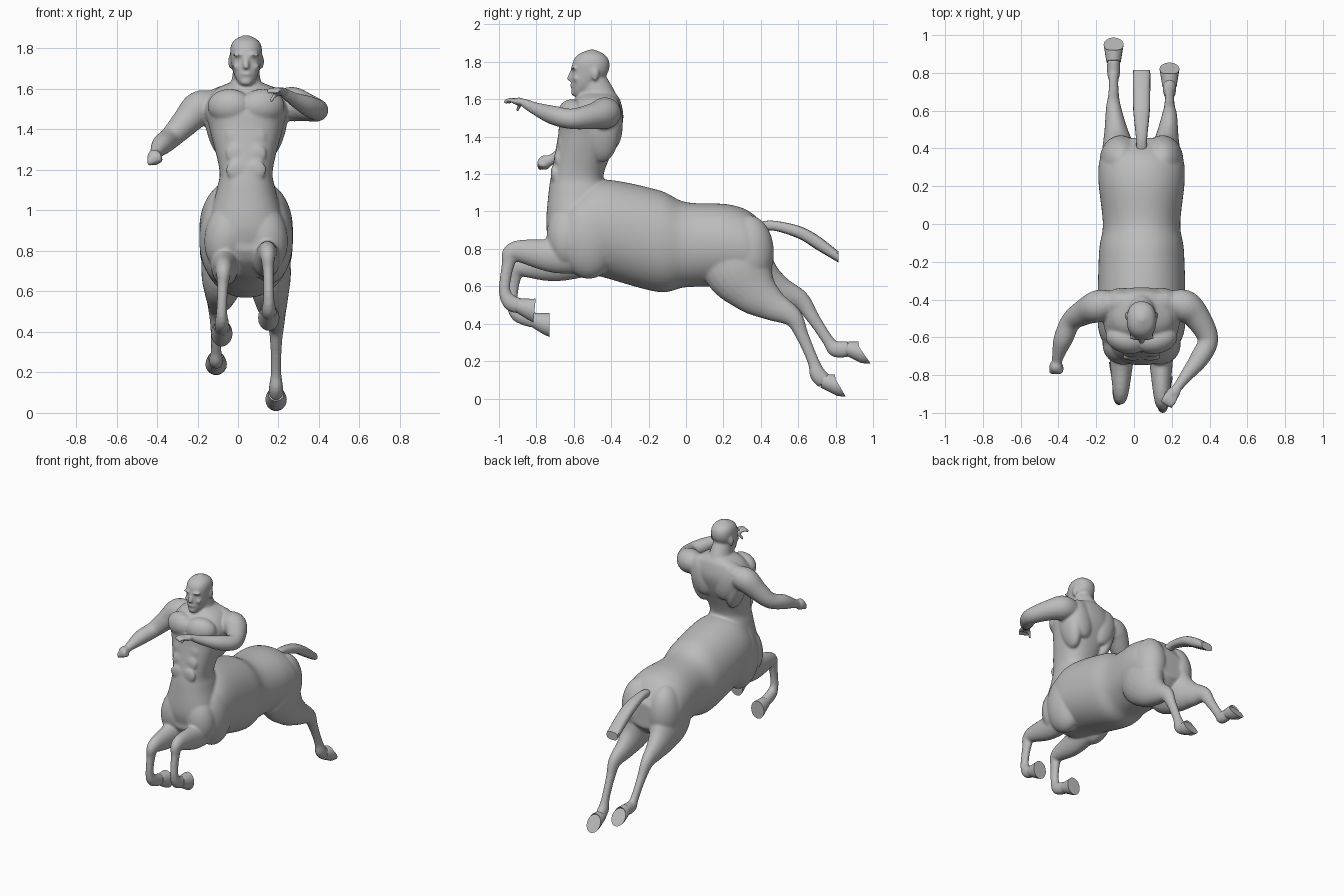
import bpy, math
from mathutils import Vector

if "Cube" in bpy.data.objects:
    bpy.data.objects.remove(bpy.data.objects["Cube"])

CX = 0.04                      # centre line of the trunk
grey = bpy.data.materials.new("stone_grey")
grey.diffuse_color = (0.5, 0.5, 0.5, 1)
grey.use_nodes = True
grey.node_tree.nodes["Principled BSDF"].inputs["Base Color"].default_value = grey.diffuse_color
skin, hard = [], []


def spline(p, steps):
    """Catmull-Rom through the ring values."""
    out = []
    for i in range(len(p) - 1):
        a, b, c, d = p[max(i - 1, 0)], p[i], p[i + 1], p[min(i + 2, len(p) - 1)]
        for s in range(steps):
            t = s / steps
            out.append([(2 * q + (r - o) * t + (2 * o - 5 * q + 4 * r - u) * t * t
                         + (3 * q - o - 3 * r + u) * t ** 3) / 2 for o, q, r, u in zip(a, b, c, d)])
    return out + [list(p[-1])]


def loft(group, name, rings, axis=None, end=None, ref=(1, 0, 0), steps=6, n=24, power=2.0):
    """Rings are (x, y, z, half size along ref, half size across it); the ring axis may turn to end."""
    rs = spline(rings, steps)
    verts, faces = [], []
    for i, r in enumerate(rs):
        nxt, prv = rs[min(i + 1, len(rs) - 1)], rs[max(i - 1, 0)]
        t = (Vector(axis) if axis else Vector(nxt[:3]) - Vector(prv[:3])).normalized()
        if end:
            t = t.lerp(Vector(end).normalized(), i / (len(rs) - 1)).normalized()
        u = Vector(ref)
        u = (u - u.dot(t) * t).normalized()
        v = t.cross(u)
        for k in range(n):
            c, s = math.cos(2 * math.pi * k / n), math.sin(2 * math.pi * k / n)
            c = math.copysign(abs(c) ** (2 / power), c)
            s = math.copysign(abs(s) ** (2 / power), s)
            verts.append(Vector(r[:3]) + u * c * r[3] + v * s * r[4])
    for i in range(len(rs) - 1):
        for k in range(n):
            a, b = i * n + k, i * n + (k + 1) % n
            faces.append((a, b, b + n, a + n))
    faces += [tuple(reversed(range(n))), tuple(range(len(verts) - n, len(verts)))]
    me = bpy.data.meshes.new(name)
    me.from_pydata(verts, [], faces)
    me.materials.append(grey)
    ob = bpy.data.objects.new(name, me)
    bpy.context.collection.objects.link(ob)
    group.append(ob)


def upright(name, rows, **kw):
    """Stack of level rings: z, front y, back y, half width."""
    loft(skin, name, [(CX, (f + b) / 2, z, w, (b - f) / 2) for z, f, b, w in rows], axis=(0, 0, 1), **kw)


def ball(name, c, r, rot=(0, 0, 0)):
    bpy.ops.mesh.primitive_uv_sphere_add(segments=32, ring_count=20, location=c, rotation=rot)
    ob = bpy.context.object
    ob.name, ob.scale = name, r
    ob.data.materials.append(grey)
    skin.append(ob)


# horse trunk: y, top, bottom, half width
trunk = [(-.73, .95, .80, .09), (-.69, 1.0, .74, .17), (-.6, 1.1, .68, .205), (-.45, 1.17, .65, .23),
         (-.15, 1.115, .57, .225), (0, 1.05, .595, .205), (.23, 1.037, .6, .228),
         (.36, .985, .6, .212), (.455, .86, .68, .11)]
loft(skin, "horse_trunk", [(CX, y, (t + b) / 2, w, (t - b) / 2) for y, t, b, w in trunk],
     axis=(0, 1, 0), n=64, steps=12, power=2.12)

# human torso, neck and head
upright("torso", [(.80, -.72, -.47, .14), (.92, -.747, -.43, .184), (1.1, -.735, -.42, .146),
                  (1.2, -.72, -.44, .132), (1.4, -.685, -.36, .18), (1.5, -.67, -.335, .202),
                  (1.59, -.6, -.35, .16), (1.63, -.56, -.375, .085)], n=48, steps=10, power=2.3)
upright("neck", [(1.55, -.54, -.36, .1), (1.63, -.56, -.375, .075), (1.72, -.575, -.425, .06)])
upright("head", [(1.617, -.60, -.565, .022), (1.635, -.608, -.52, .042), (1.68, -.612, -.475, .062),
                 (1.74, -.61, -.418, .075), (1.80, -.605, -.41, .078), (1.84, -.575, -.437, .06),
                 (1.866, -.515, -.49, .012)], n=32, power=2.25)
upright("nose", [(1.765, -.614, -.6, .009), (1.708, -.638, -.605, .017), (1.698, -.622, -.602, .012)])
ball("lips", (CX, -.61, 1.674), (.026, .012, .01))
ball("chin", (CX, -.602, 1.635), (.028, .014, .018))


# paired muscles and face parts
def pair(name, x, y, z, r, tilt=0, turn=0):
    for s in (-1, 1):
        ball(name, (CX + s * x, y, z), r, (0, tilt * s, turn * s))


pair("brow", .034, -.601, 1.768, (.034, .016, .009))
pair("cheek", .04, -.587, 1.71, (.025, .018, .02))
pair("ear", .077, -.485, 1.735, (.012, .022, .036))
pair("chest_muscle", .082, -.612, 1.515, (.11, .074, .085), turn=.25)
pair("trapezius", .1, -.42, 1.575, (.11, .06, .045), .25)
pair("shoulder_blade", .1, -.39, 1.47, (.085, .052, .14), .25)
pair("side_back_muscle", .145, -.45, 1.42, (.055, .09, .16), .2)
pair("breast_muscle", .095, -.64, .87, (.11, .105, .17), -.15)
pair("fore_shoulder", .12, -.52, .86, (.112, .16, .22))
pair("rump_muscle", .11, .335, .78, (.112, .135, .2))
for k in range(3):
    pair("belly_muscle", .045, -.706 + k * .018, 1.2 + k * .08, (.055, .017, .05))

# arms: both share one thickness profile
arm_size = (.07, .085, .07, .055, .051, .034, .025)
right_arm = [(-.12, -.42, 1.52), (-.19, -.435, 1.505), (-.26, -.465, 1.435), (-.332, -.515, 1.36),
             (-.375, -.61, 1.325), (-.4, -.69, 1.29), (-.41, -.74, 1.267)]
left_arm = [(.2, -.42, 1.53), (.27, -.435, 1.525), (.335, -.495, 1.51), (.392, -.61, 1.495),
            (.348, -.71, 1.515), (.275, -.805, 1.55), (.23, -.865, 1.58)]
for name, path in (("right_arm", right_arm), ("left_arm", left_arm)):
    loft(skin, name, [(*p, r, r) for p, r in zip(path, arm_size)], ref=(0, 0, 1))

# right fist and open left hand
ball("right_fist", (-.413, -.755, 1.262), (.036, .037, .04))
ball("right_thumb", (-.385, -.765, 1.25), (.014, .028, .015))
ball("left_palm", (.212, -.892, 1.588), (.034, .04, .021), (0, 0, -.6))


def finger(name, base, step, r):
    b, d = Vector(base), Vector(step)
    bend = Vector((0, 0, -.018))
    loft(skin, name, [(*b, r, r), (*(b + d), r, r), (*(b + d * 1.7 + bend), r * .8, r * .8)],
         n=10, ref=(0, 0, 1))


for i in range(4):
    o = (i - 1.5) * .017
    ball("right_finger", (-.413 + o, -.78, 1.253 + o * .4), (.011, .016, .026))
    finger("left_finger", (.2 + o * .9, -.908 - o * .5, 1.592), (-.018, -.03, .004), .012)
finger("left_thumb", (.205, -.87, 1.58), (-.026, -.02, -.015), .012)


# legs: (y, z) path, thickness shared by each pair, hoof carried on from the end
def leg(name, x0, x1, path, size, sole):
    rings = []
    for i, ((y, z), r) in enumerate(zip(path, size)):
        rings.append((x0 + (x1 - x0) * min(1, i / 4), y, z, r, r * 1.05 + 6 * r * r))
    loft(skin, name + "_leg", rings)
    hoof = [(x1, y + k * .08, z - k * .025, .04 + k * .013, .041 + k * .024)
            for k in (-.15, .75, 1)]
    loft(hard, name + "_hoof", hoof, axis=(0, .95, -.3), end=sole, steps=1, n=18)


fore_size = (.09, .066, .042, .028, .026, .034, .034)
leg("front_left", .14, .152, [(-.5, .81), (-.7, .765), (-.915, .787), (-.952, .71), (-.97, .58),
                              (-.94, .515), (-.89, .495)], fore_size, (0, 1, -.1))
leg("front_right", -.06, -.08, [(-.5, .80), (-.7, .72), (-.89, .703), (-.92, .63), (-.928, .51),
                                (-.895, .45), (-.81, .418)], fore_size, (0, 1, 0))
hind_size = (.1, .11, .085, .061, .041, .029, .026, .035, .034)
leg("hind_left", .14, .188, [(.24, .86), (.28, .70), (.365, .575), (.46, .5), (.57, .435), (.62, .34),
                             (.68, .2), (.705, .13), (.742, .09)], hind_size, (0, .86, .5))
leg("hind_right", -.06, -.108, [(.24, .86), (.29, .71), (.4, .62), (.5, .57), (.61, .525), (.68, .43),
                                (.76, .31), (.8, .265), (.87, .265)], hind_size, (0, .82, .57))

# fuse the skin parts into one smooth surface
bpy.ops.object.select_all(action='DESELECT')
for ob in skin:
    ob.select_set(True)
body = skin[0]
bpy.context.view_layer.objects.active = body
bpy.ops.object.join()
body.name = "body_skin"
fuse = body.modifiers.new("fuse", 'REMESH')
fuse.mode, fuse.voxel_size, fuse.use_smooth_shade = 'VOXEL', .008, True
soft = body.modifiers.new("soften", 'SMOOTH')
soft.factor, soft.iterations = .5, 8

# tail with a blunt end
loft(hard, "tail", [(CX, .38, .91, .028, .03), (CX, .46, .925, .03, .026), (CX, .6, .89, .044, .034),
                    (CX, .7, .835, .046, .04), (CX, .815, .757, .046, .03)],
     axis=(0, 1, 0), n=16, power=2.6)
for ob in hard:
    bpy.ops.object.select_all(action='DESELECT')
    ob.select_set(True)
    bpy.context.view_layer.objects.active = ob
    bpy.ops.object.shade_smooth_by_angle(angle=math.radians(35))
